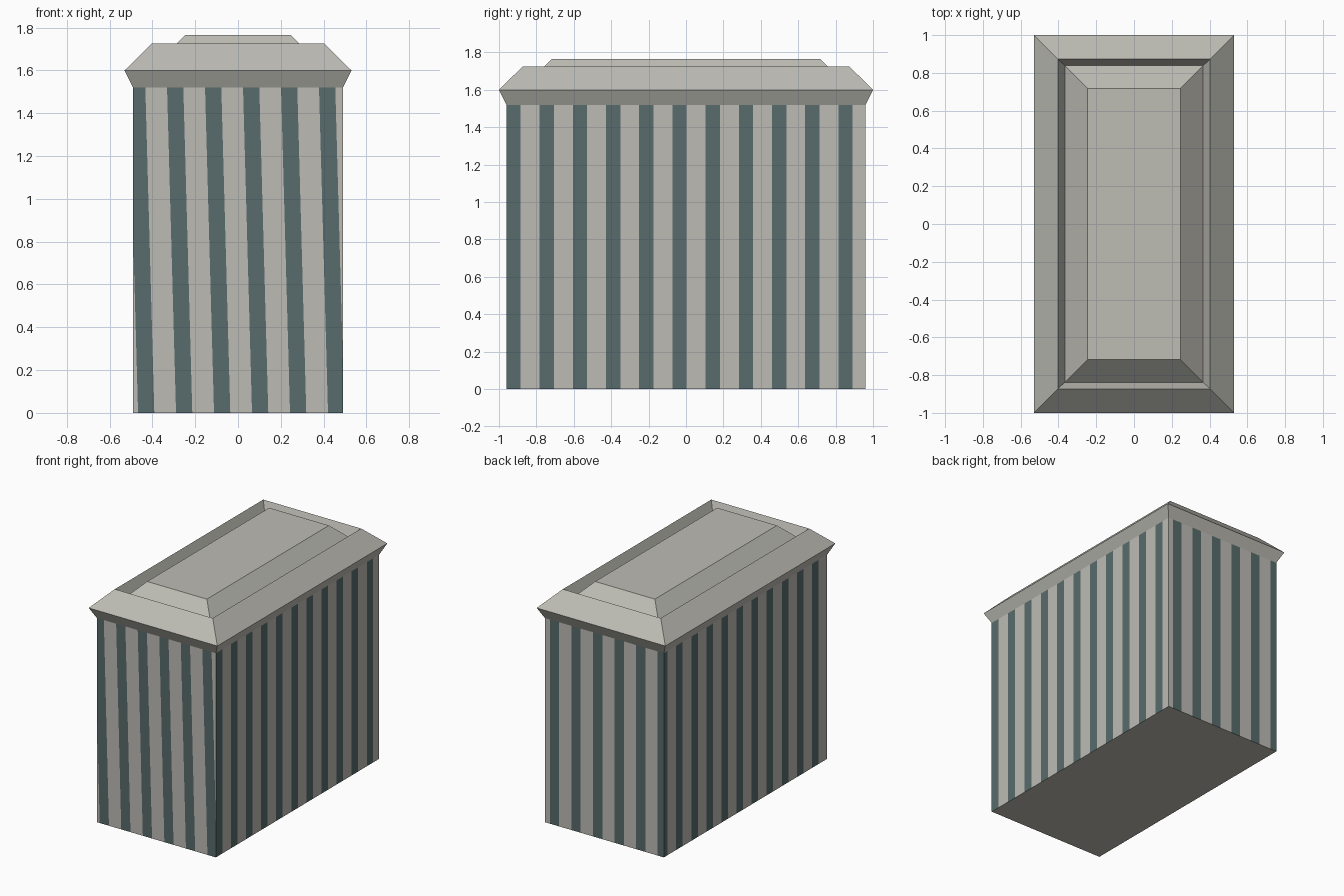
import bpy, bmesh, math
from mathutils import Vector

if "Cube" in bpy.data.objects:
    bpy.data.objects.remove(bpy.data.objects["Cube"], do_unlink=True)

HX, HY, WALL_TOP = 0.49, 0.96, 1.52
PERIOD, STRIPE = 0.1775, 0.076


def material(name, srgb):
    color = [(c / 255 / 1.0 + 0.055) / 1.055 for c in srgb]
    color = [c ** 2.4 for c in color] + [1.0]
    mat = bpy.data.materials.new(name)
    mat.use_nodes = True
    mat.diffuse_color = color
    mat.node_tree.nodes["Principled BSDF"].inputs["Base Color"].default_value = color
    return mat


stone = material("pale stone", (189, 187, 181))
teal = material("dark teal stripe", (88, 107, 107))
trim = material("roof grey", (189, 188, 180))


def finish(name, bm, mats):
    mesh = bpy.data.meshes.new(name)
    bm.to_mesh(mesh)
    bm.free()
    for mat in mats:
        mesh.materials.append(mat)
    obj = bpy.data.objects.new(name, mesh)
    bpy.context.collection.objects.link(obj)
    return obj


def striped_wall(name, start, end, axis, phase, slant=0.0):
    """Wall quad cut along the stripe edges; slant shifts stripes towards the bottom."""
    bm = bmesh.new()
    up = Vector((0, 0, WALL_TOP))
    a, b = Vector(start), Vector(end)
    bm.faces.new([bm.verts.new(p) for p in (a, b, b + up, a + up)])
    normal = Vector((0, 0, slant / WALL_TOP))
    normal[axis] = 1.0
    low = min(a[axis], b[axis])
    high = max(a[axis], b[axis])
    first = math.floor((low - phase) / PERIOD) - 1
    last = math.ceil((high - phase) / PERIOD) + 1
    for k in range(first, last):
        for edge in (0, STRIPE):
            point = Vector((0, 0, WALL_TOP))
            point[axis] = phase + k * PERIOD + edge
            bmesh.ops.bisect_plane(bm, geom=bm.verts[:] + bm.edges[:] + bm.faces[:],
                                   plane_co=point, plane_no=normal, dist=1e-5)
    # Alternate colours by position across the wall
    for face in bm.faces:
        c = face.calc_center_median()
        u = c[axis] - slant * (1 - c.z / WALL_TOP) - phase
        face.material_index = 1 if u % PERIOD < STRIPE else 0
    return finish(name, bm, [stone, teal])


# Striped walls
striped_wall("front_wall", (-HX, -HY, 0), (HX, -HY, 0), 0, -0.509, 0.042)
striped_wall("back_wall", (HX, HY, 0), (-HX, HY, 0), 0, -0.515)
striped_wall("left_wall", (HX, -HY, 0), (HX, HY, 0), 1, -HY)
striped_wall("right_wall", (-HX, HY, 0), (-HX, -HY, 0), 1, -HY - STRIPE)

# Floor slab underside
bm = bmesh.new()
bm.faces.new([bm.verts.new((sx * HX, sy * HY, 0))
              for sx, sy in ((-1, -1), (-1, 1), (1, 1), (1, -1))])
finish("floor", bm, [trim])

# Roof: flared eave, sloped rim, sunken gutter and raised central panel
rings = [(0.49, 0.96, 1.52), (0.53, 1.0, 1.60), (0.403, 0.873, 1.725),
         (0.366, 0.838, 1.645), (0.246, 0.718, 1.765)]
bm = bmesh.new()
loops = [[bm.verts.new((sx * x, sy * y, z))
          for sx, sy in ((-1, -1), (1, -1), (1, 1), (-1, 1))] for x, y, z in rings]
for lower, upper in zip(loops, loops[1:]):
    for i in range(4):
        j = (i + 1) % 4
        bm.faces.new((lower[i], lower[j], upper[j], upper[i]))
bm.faces.new(loops[-1])
finish("roof", bm, [trim])
